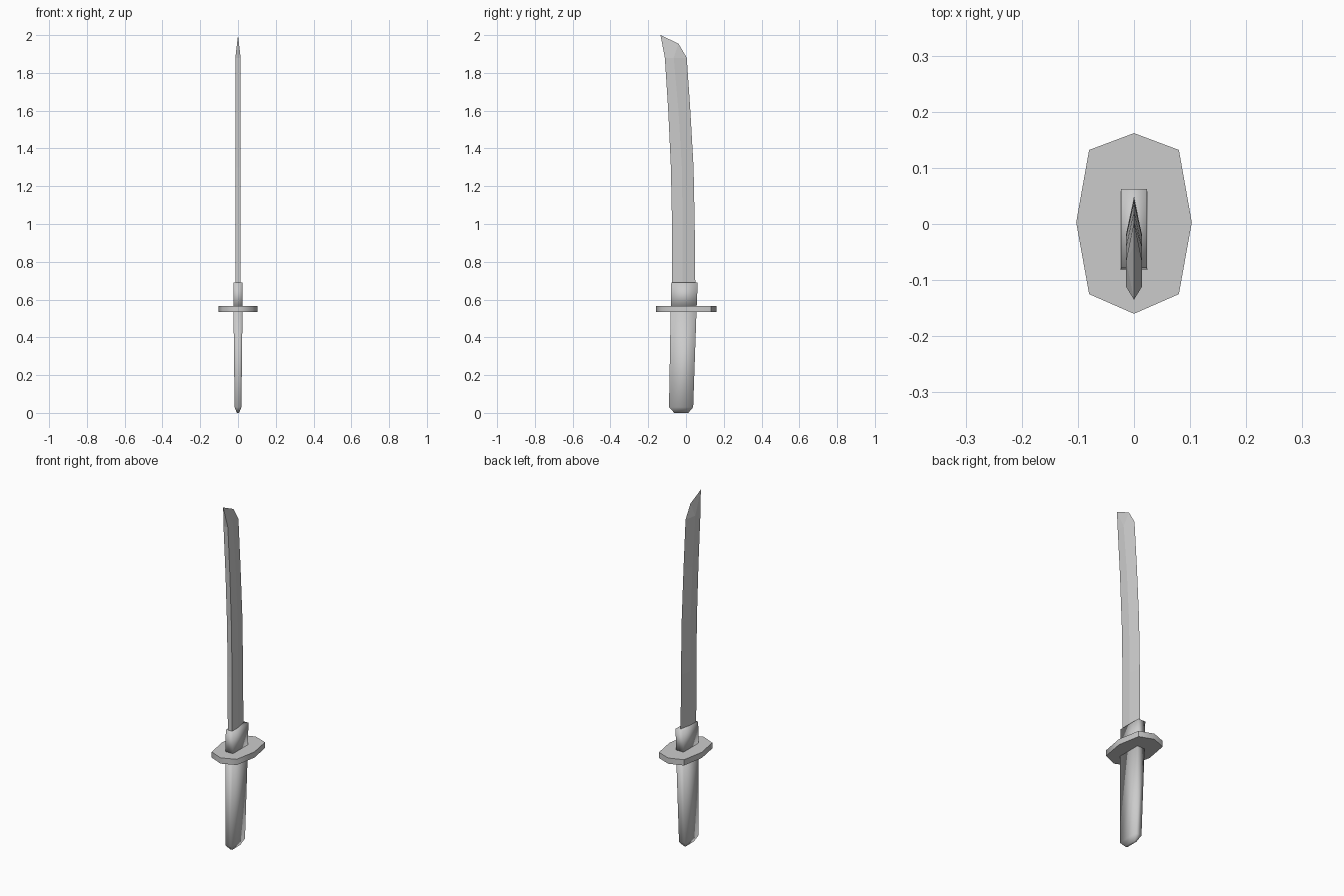
import bpy

if "Cube" in bpy.data.objects:
    bpy.data.objects.remove(bpy.data.objects["Cube"])

steel = bpy.data.materials.new("light_grey")
steel.diffuse_color = (0.6, 0.6, 0.6, 1)
steel.use_nodes = True
steel.node_tree.nodes["Principled BSDF"].inputs["Base Color"].default_value = steel.diffuse_color


def build(name, verts, faces, smooth=False):
    mesh = bpy.data.meshes.new(name)
    mesh.from_pydata(verts, [], faces)
    mesh.materials.append(steel)
    for p in mesh.polygons:
        p.use_smooth = smooth
    obj = bpy.data.objects.new(name, mesh)
    bpy.context.collection.objects.link(obj)
    return obj


def loft(name, rings, smooth=False):
    """Skin equal-length rings, bottom to top, counter-clockwise from above."""
    n = len(rings[0])
    verts = [v for r in rings for v in r]
    faces = [(k * n + i, k * n + (i + 1) % n, (k + 1) * n + (i + 1) % n, (k + 1) * n + i)
             for k in range(len(rings) - 1) for i in range(n)]
    faces += [tuple(reversed(range(n))), tuple(range(len(verts) - n, len(verts)))]
    return build(name, verts, faces, smooth)


# Blade: flat back, parallel cheeks, sharp edge towards +y, curving to -y
W = 0.014
stations = [(0.60, -0.073, -0.020, 0.050), (1.00, -0.074, -0.018, 0.046),
            (1.30, -0.080, -0.022, 0.040), (1.60, -0.094, -0.040, 0.023),
            (1.88, -0.112, -0.065, 0.004)]
verts, faces = [], []
for z, back, cheek, edge in stations:
    verts += [(-W, back, z), (W, back, z), (W, cheek, z), (0, edge, z), (-W, cheek, z)]
for k in range(len(stations) - 1):
    for i in range(5):
        a, b = k * 5 + i, k * 5 + (i + 1) % 5
        faces.append((a, b, b + 5, a + 5))
# Slanted point
t = 5 * (len(stations) - 1)
shoulder, tip = len(verts), len(verts) + 1
verts += [(0, -0.040, 1.955), (0, -0.135, 2.0)]
faces += [(t, t + 1, tip), (t + 1, t + 2, tip), (t + 2, shoulder, tip),
          (t + 2, t + 3, shoulder), (t + 3, t + 4, shoulder),
          (t + 4, tip, shoulder), (t + 4, t, tip), (4, 3, 2, 1, 0)]
build("blade", verts, faces)


def box_ring(z, x, y0, y1):
    return [(-x, y0, z), (x, y0, z), (x, y1, z), (-x, y1, z)]


# Handle with chamfered end, and the collar above the guard
loft("handle", [box_ring(0.0, 0.006, -0.062, 0.012), box_ring(0.03, 0.018, -0.090, 0.038),
                box_ring(0.55, 0.024, -0.081, 0.056)], True)
loft("collar", [box_ring(0.55, 0.024, -0.081, 0.056),
                box_ring(0.69, 0.023, -0.078, 0.062)], True)

# Eight-sided guard
outline = [(0, -0.16), (0.08, -0.125), (0.103, 0.003), (0.08, 0.132),
           (0, 0.162), (-0.08, 0.132), (-0.103, 0.003), (-0.08, -0.125)]
guard = loft("guard", [[(x, y, z) for x, y in outline] for z in (0.533, 0.566)], True)
bpy.context.view_layer.objects.active = guard
guard.select_set(True)
bpy.ops.object.shade_smooth_by_angle(angle=1.0)
